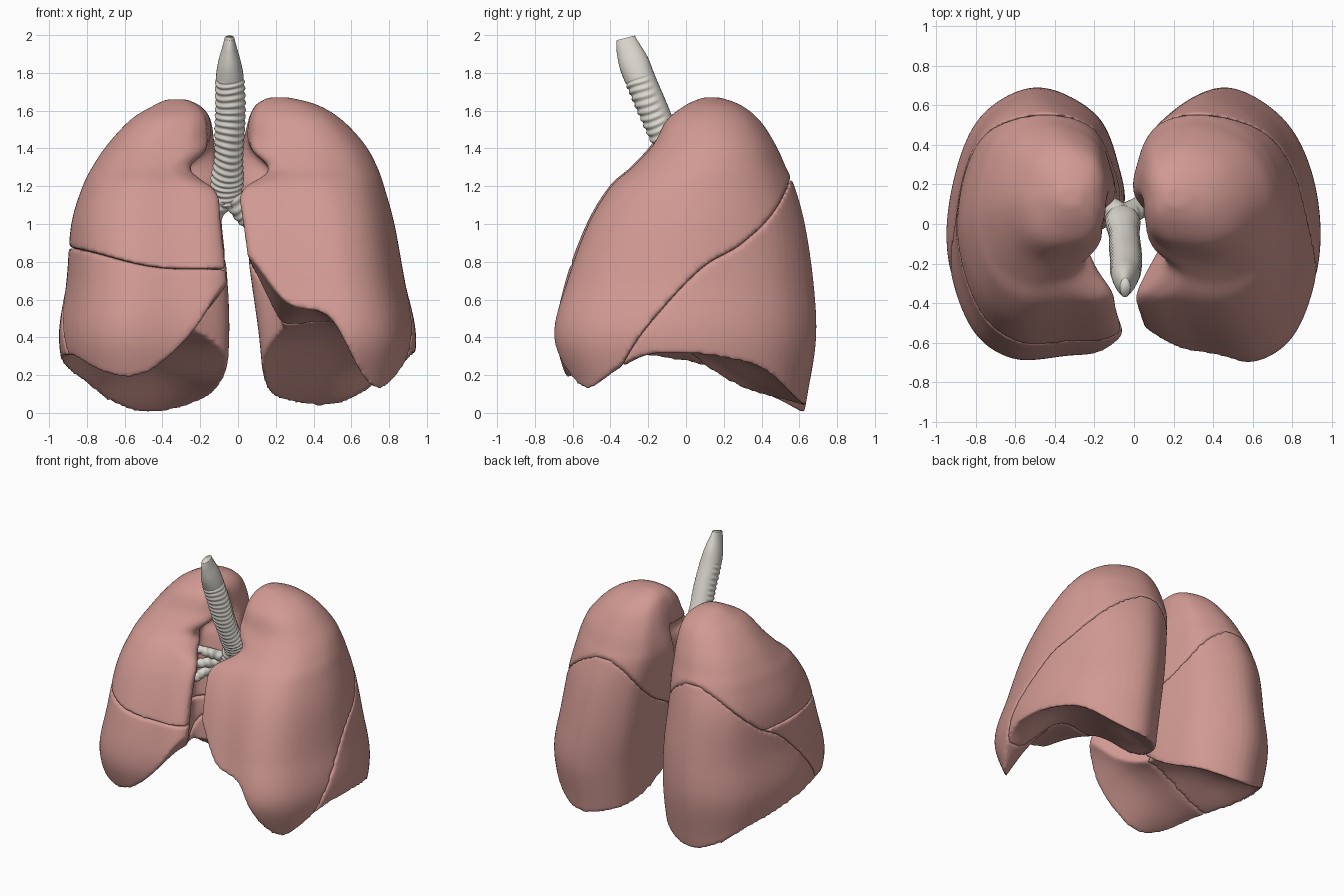
import bpy, bmesh, math
from mathutils import Vector

if "Cube" in bpy.data.objects:
    bpy.data.objects.remove(bpy.data.objects["Cube"])


def spline(pts, t, closed=False):
    """Catmull-Rom through equal-length tuples, t in 0..1."""
    n = len(pts)
    s = t * (n if closed else n - 1)
    i = int(s) if closed else max(0, min(int(s), n - 2))
    f = s - i
    get = (lambda k: pts[k % n]) if closed else (lambda k: pts[max(0, min(k, n - 1))])
    return [0.5 * (2 * b + (c - a) * f + (2 * a - 5 * b + 4 * c - d) * f * f
                   + (3 * b - a - 3 * c + d) * f ** 3)
            for a, b, c, d in zip(get(i - 1), get(i), get(i + 1), get(i + 2))]


def clamp(v):
    return max(0.0, min(1.0, v))


def skin(name, rings):
    """Closed skin over a list of equally long point loops."""
    bm = bmesh.new()
    loops = [[bm.verts.new(p) for p in r] for r in rings]
    n = len(loops[0])
    for a, b in zip(loops, loops[1:]):
        for k in range(n):
            bm.faces.new((a[k], a[(k + 1) % n], b[(k + 1) % n], b[k]))
    bm.faces.new(loops[0])
    bm.faces.new(loops[-1])
    bmesh.ops.recalc_face_normals(bm, faces=bm.faces)
    me = bpy.data.meshes.new(name)
    bm.to_mesh(me)
    bm.free()
    ob = bpy.data.objects.new(name, me)
    bpy.context.collection.objects.link(ob)
    return ob


def above(name, f, side):
    """Solid filling everything above the height field f(|x|, y)."""
    n = 44
    rings = []
    for j in range(n + 1):
        y = -0.9 + 1.8 * j / n
        line = [(-0.1 + 1.2 * i / n, y) for i in range(n + 1)]
        rings.append([(side * x, v, f(x, v)) for x, v in line]
                     + [(side * x, v, 2.5) for x, v in reversed(line)])
    ob = skin(name, rings)
    ob.hide_render = True
    return ob


def material(name, col):
    m = bpy.data.materials.new(name)
    m.diffuse_color = (*col, 1)
    m.use_nodes = True
    m.node_tree.nodes["Principled BSDF"].inputs["Base Color"].default_value = m.diffuse_color
    return m


PINK = material("lung_tissue", (0.64, 0.32, 0.29))
GREY = material("cartilage", (0.72, 0.69, 0.63))

# Sections per height: z, medial x, lateral x, front y, back y, notch depth
LEFT = [(-.2, .16, .86, -.50, .60, .10), (.1, .135, .90, -.59, .645, .12),
        (.4, .11, .94, -.69, .69, .14), (.7, .07, .88, -.62, .675, .17),
        (1.0, .03, .825, -.51, .63, .18), (1.2, .0, .77, -.39, .575, .21),
        (1.3, .0, .735, -.28, .53, .22), (1.42, .02, .67, -.17, .475, .06),
        (1.55, .05, .55, -.10, .39, .02), (1.63, .09, .42, .0, .29, .02),
        (1.67, .16, .27, .09, .18, .02)]
RIGHT = [(-.2, .12, .86, -.53, .59, .14), (.1, .07, .90, -.60, .645, .18),
         (.4, .05, .945, -.68, .69, .25), (.7, .06, .905, -.63, .675, .27),
         (1.0, .09, .88, -.52, .63, .27), (1.2, .10, .82, -.40, .575, .28),
         (1.3, .11, .77, -.29, .53, .28), (1.42, .12, .69, -.18, .475, .07),
         (1.55, .14, .57, -.10, .39, .02), (1.62, .19, .46, .0, .29, .02),
         (1.66, .27, .38, .09, .18, .02)]

# Underside heights: rows y = -.7 .. .7, columns |x| = 0 .. 1
BASE_LEFT = [(.95, .62, .51, .03, .05), (.80, .55, .51, .27, .30), (.30, .40, .46, .42, .31),
             (.05, .18, .30, .31, .22), (.03, .02, .02, .01, .03)]
BASE_RIGHT = [(.80, .43, .20, .20, .32), (.65, .50, .40, .34, .32), (.36, .43, .46, .40, .26),
              (.12, .19, .27, .25, .12), (.06, -.01, -.03, -.02, .02)]
FISSURE = [(-.6,), (-.1,), (.32,), (.58,), (.78,), (.90,), (1.12,), (1.6,)]


def lung_body(name, rows, side):
    rings = []
    for j in range(67):
        z, xm, xl, yf, yb, d = spline(rows, j / 66)
        k = clamp((z - 1.2) / .25)                      # rounder toward the apex
        h = math.exp(-((z - 1.29) / .08) ** 2) * .2     # hollow above the root
        sec = [(h + .07 * k, .08 + .09 * k), (.08 + h + .08 * k, .022 + .058 * k),
               (.30 + h / 2, .012 + .01 * k), (.63, 0), (.87, .12), (1, .40), (.955, .68)]
        if side > 0:
            sec += [(.77, .89), (.43, 1), (.13, .9), (.025, .72)]
        else:
            sec += [(.8, .9), (.49, 1), (.16, .9), (.03, .71)]
        sec += [(.01, .54), (d * .9, .43), (d, .36 - .02 * k)]
        if side < 0:
            sec.append((max(d * .55, sec[0][0]), .22))
        rings.append([])
        for i in range(84):
            u, v = spline(sec, i / 84, True)
            rings[-1].append((side * (xm + u * (xl - xm)), yf + v * (yb - yf), z))
    return skin(name, rings)


def underside(rows):
    def f(x, y):
        row = [(spline([(v,) for v in r], clamp(x))[0],) for r in rows]
        return spline(row, clamp((y + .7) / 1.4))[0] - .022
    return f


def oblique(x, y):
    return spline(FISSURE, clamp((y + .7) / 1.4))[0]


def horizontal(x, y):
    return .73 + .14 * x + .02 * math.cos(7 * x)


def lobe(name, body, cuts):
    """Lung body carved by cutters, then remeshed and softened."""
    ob = bpy.data.objects.new(name, body.data.copy())
    bpy.context.collection.objects.link(ob)
    for cutter, op in cuts:
        m = ob.modifiers.new("carve", 'BOOLEAN')
        m.operation, m.object, m.solver = op, cutter, 'EXACT'
    m = ob.modifiers.new("remesh", 'REMESH')
    m.mode, m.voxel_size = 'VOXEL', 0.0128
    m = ob.modifiers.new("soften", 'SMOOTH')
    m.factor, m.iterations = 0.5, 9
    me = bpy.data.meshes.new_from_object(ob.evaluated_get(bpy.context.evaluated_depsgraph_get()))
    ob.modifiers.clear()
    ob.data = me
    me.materials.clear()
    me.materials.append(PINK)
    me.shade_smooth()


# Lungs: two lobes on +x, three lobes on -x
for side, rows, base in ((1, LEFT, BASE_LEFT), (-1, RIGHT, BASE_RIGHT)):
    body = lung_body("lung_blank", rows, side)
    dome = above("diaphragm_cutter", underside(base), side)
    slant = above("oblique_cutter", oblique, side)
    level = above("horizontal_cutter", horizontal, side)
    bpy.context.view_layer.update()
    keep, front, back = (dome, 'INTERSECT'), (slant, 'INTERSECT'), (slant, 'DIFFERENCE')
    if side > 0:
        lobe("left_upper_lobe", body, [keep, front])
        lobe("left_lower_lobe", body, [keep, back])
    else:
        lobe("right_upper_lobe", body, [keep, front, (level, 'INTERSECT')])
        lobe("right_middle_lobe", body, [keep, front, (level, 'DIFFERENCE')])
        lobe("right_lower_lobe", body, [keep, back])
    for ob in (body, dome, slant, level):
        bpy.data.objects.remove(ob)


def airway(name, path, rings, bump, steps, start=0.0):
    """Tube along (x, y, z, rx, ry) points, ringed on its front."""
    loops = []
    for j in range(steps + 1):
        t = j / steps
        p = spline(path, t)
        q, o = spline(path, min(1, t + .01)), spline(path, max(0, t - .01))
        tan = (Vector(q[:3]) - Vector(o[:3])).normalized()
        sx = tan.cross(Vector((0, 1, 0))).normalized()
        sy = sx.cross(tan)
        loops.append([])
        for i in range(28):
            a = math.tau * i / 28
            wave = math.sin(math.tau * rings * t + 1.1 * math.sin(2 * a + 9 * t))
            on = clamp((.6 - math.sin(a)) * 3) * (t > start)
            r = 1 + bump * wave * on
            loops[-1].append(Vector(p[:3]) + sx * (p[3] * r * math.cos(a)) + sy * (p[4] * r * math.sin(a)))
    ob = skin(name, loops)
    ob.data.materials.append(GREY)
    ob.data.shade_smooth()


# Windpipe and its main branches
airway("trachea", [(-.045, -.32, 1.985, .026, .05), (-.045, -.305, 1.93, .04, .065),
                   (-.045, -.275, 1.85, .062, .08), (-.043, -.24, 1.76, .075, .08),
                   (-.04, -.18, 1.62, .078, .08), (-.045, -.12, 1.48, .078, .078),
                   (-.05, -.05, 1.34, .075, .075), (-.058, .02, 1.21, .085, .07),
                   (-.06, .06, 1.10, .05, .05)], 32, .05, 260, .36)
airway("right_bronchus", [(-.06, .04, 1.18, .06, .06), (-.13, .08, 1.07, .06, .06),
                          (-.22, .09, .98, .055, .055), (-.34, .08, .88, .04, .04)], 9, .06, 70)
airway("left_bronchus", [(-.05, .04, 1.18, .06, .06), (.02, .08, 1.07, .055, .055),
                         (.09, .11, 1.0, .05, .05), (.24, .12, .92, .04, .04)], 9, .06, 70)

# Small branches at the lung roots
for n, (x, y, z, ex, ey, ez) in enumerate([
        (-.16, .08, 1.04, -.34, -.05, 1.12), (-.19, .08, 1.0, -.34, -.10, 1.0),
        (-.22, .08, .97, -.34, -.08, .86), (.09, .10, 1.0, .24, -.03, 1.06),
        (.10, .10, .99, .24, -.04, .92)]):
    mid = ((x + ex) / 2, (y + ey) / 2 - .04, (z + ez) / 2 + .02, .034, .034)
    airway(f"small_bronchus_{n + 1}", [(x, y, z, .04, .04), mid, (ex, ey, ez, .024, .024)], 6, .1, 40)
